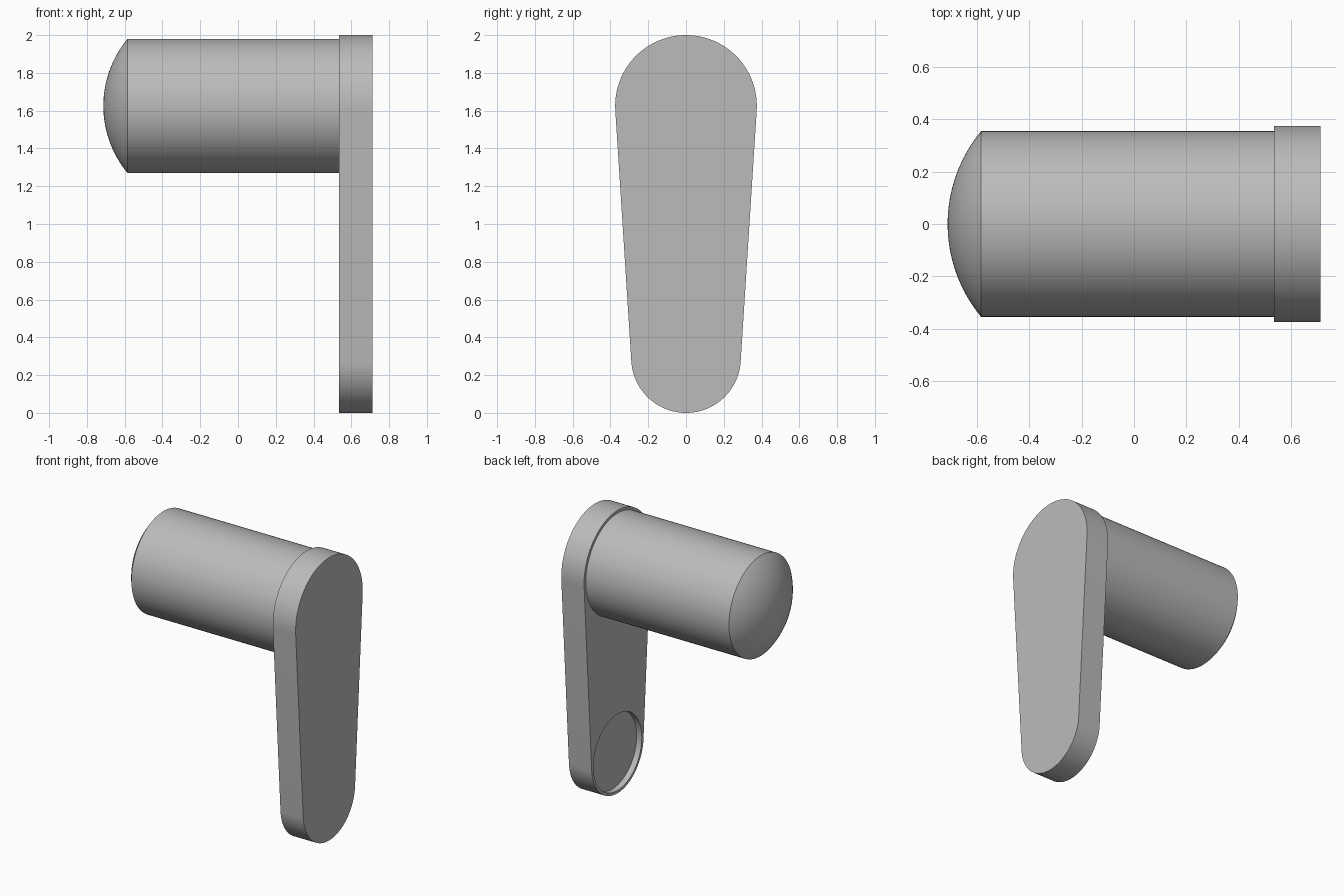
import bpy, bmesh, math

cube = bpy.data.objects.get("Cube")
if cube:
    bpy.data.objects.remove(cube, do_unlink=True)

grey = bpy.data.materials.new("plain grey")
grey.use_nodes = True
grey.diffuse_color = (0.5, 0.5, 0.5, 1)
grey.node_tree.nodes["Principled BSDF"].inputs["Base Color"].default_value = (0.5, 0.5, 0.5, 1)

BIG_R, SMALL_R = 0.375, 0.29
BIG_Z, SMALL_Z = 2 - BIG_R, SMALL_R
INNER_X, OUTER_X = 0.535, 0.713
RIM = 0.02
RECESS_DEPTH = 0.04


def finish(bm, name):
    bmesh.ops.recalc_face_normals(bm, faces=bm.faces)
    mesh = bpy.data.meshes.new(name)
    bm.to_mesh(mesh)
    bm.free()
    obj = bpy.data.objects.new(name, mesh)
    bpy.context.collection.objects.link(obj)
    mesh.materials.append(grey)
    bpy.ops.object.select_all(action="DESELECT")
    obj.select_set(True)
    bpy.context.view_layer.objects.active = obj
    return obj


def arc(radius, z, start, end, steps=48):
    angles = [start + (end - start) * i / steps for i in range(steps + 1)]
    return [(radius * math.cos(a), z + radius * math.sin(a)) for a in angles]


def lathe(name, profile, z, steps=96):
    """Spin (x, radius) points around the horizontal axis at height z."""
    bm = bmesh.new()
    verts = [bm.verts.new((x, 0, z + r)) for x, r in profile]
    edges = [bm.edges.new(pair) for pair in zip(verts, verts[1:])]
    bmesh.ops.spin(bm, geom=verts + edges, cent=(0, 0, z), axis=(1, 0, 0),
                   angle=math.tau, steps=steps)
    bmesh.ops.remove_doubles(bm, verts=bm.verts, dist=0.0001)
    return finish(bm, name)


# Lever plate: two round ends joined by tangent sides
tilt = math.asin((BIG_R - SMALL_R) / (BIG_Z - SMALL_Z))
outline = arc(BIG_R, BIG_Z, -tilt, math.pi + tilt)
outline += arc(SMALL_R, SMALL_Z, math.pi + tilt, math.tau - tilt)
bm = bmesh.new()
face = bm.faces.new([bm.verts.new((INNER_X, y, z)) for y, z in outline])
extruded = bmesh.ops.extrude_face_region(bm, geom=[face], use_keep_orig=True)
moved = [v for v in extruded["geom"] if isinstance(v, bmesh.types.BMVert)]
bmesh.ops.translate(bm, verts=moved, vec=(OUTER_X - INNER_X, 0, 0))
lever = finish(bm, "lever_plate")

# Shallow round recess at the lower end of the inner face
r = SMALL_R - RIM
floor_x = INNER_X + RECESS_DEPTH
cutter = lathe("recess_cutter", [(INNER_X - 0.1, 0), (INNER_X - 0.1, r),
                                 (floor_x, r), (floor_x, 0)], SMALL_Z)
cutter.hide_render = True
cut = lever.modifiers.new("recess", "BOOLEAN")
cut.object = cutter
cut.solver = "EXACT"
bpy.context.view_layer.objects.active = lever
bpy.ops.object.modifier_apply(modifier=cut.name)
bpy.data.objects.remove(cutter, do_unlink=True)
lever.select_set(True)
bpy.ops.object.shade_smooth_by_angle(angle=math.radians(25))

# Round grip with a shallow domed end
grip_r, shoulder_x, tip_x = BIG_R - RIM, -0.585, -0.713
rise = shoulder_x - tip_x
dome_r = (grip_r ** 2 + rise ** 2) / (2 * rise)
half = math.asin(grip_r / dome_r)
profile = [(tip_x + dome_r * (1 - math.cos(half * i / 16)),
            dome_r * math.sin(half * i / 16)) for i in range(17)]
profile += [(INNER_X + 0.01, grip_r), (INNER_X + 0.01, 0)]
lathe("grip", profile, BIG_Z)
bpy.ops.object.shade_smooth_by_angle(angle=math.radians(25))
